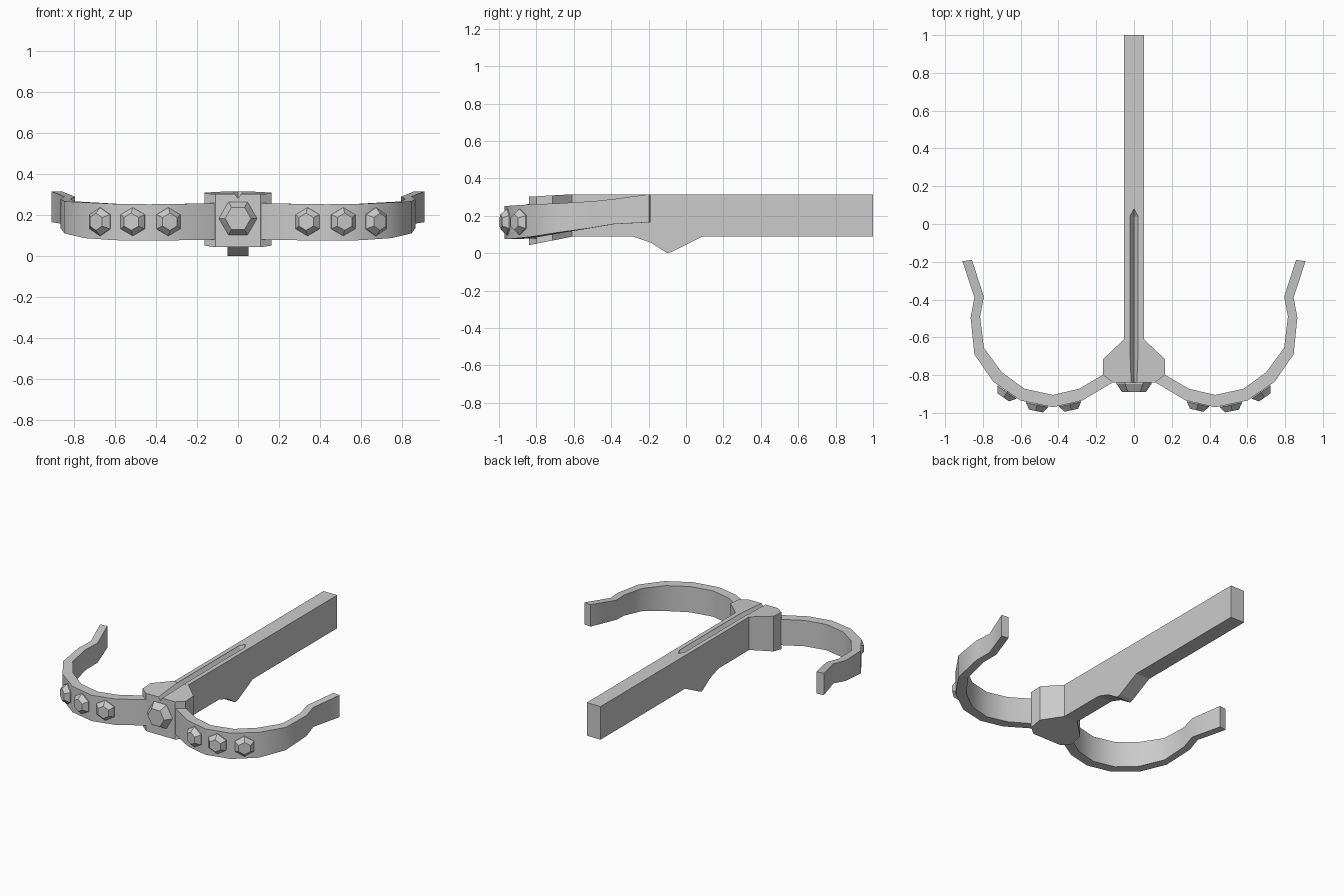
import bpy, bmesh
from math import sin, cos, pi, radians
from mathutils import Vector

if "Cube" in bpy.data.objects:
    bpy.data.objects.remove(bpy.data.objects["Cube"])


def loft(name, rings, smooth=False, mirror=False):
    """Skin a list of equal-length point rings and cap both ends."""
    bm = bmesh.new()
    vr = [[bm.verts.new(p) for p in r] for r in rings]
    n = len(rings[0])
    for a, b in zip(vr, vr[1:]):
        for i in range(n):
            j = (i + 1) % n
            bm.faces.new((a[i], a[j], b[j], b[i]))
    bm.faces.new(vr[0][::-1])
    bm.faces.new(vr[-1])
    bmesh.ops.recalc_face_normals(bm, faces=bm.faces[:])
    me = bpy.data.meshes.new(name)
    bm.to_mesh(me)
    bm.free()
    ob = bpy.data.objects.new(name, me)
    bpy.context.collection.objects.link(ob)
    if smooth:
        bpy.ops.object.select_all(action='DESELECT')
        ob.select_set(True)
        bpy.context.view_layer.objects.active = ob
        bpy.ops.object.shade_smooth_by_angle(angle=radians(35))
    if mirror:
        m = ob.modifiers.new("Mirror", 'MIRROR')
        m.use_mirror_merge = False
    return ob


def gem(name, center, normal, r, r_top, depth, phase, mirror=False):
    """Six-sided frustum standing on a surface."""
    n = Vector(normal).normalized()
    up = Vector((0, 0, 1))
    side = up.cross(n)
    c = Vector(center)

    def ring(rad, h):
        return [c + n * h + side * (rad * cos(phase + i * pi / 3))
                + up * (rad * sin(phase + i * pi / 3)) for i in range(6)]
    return loft(name, [ring(r, -0.02), ring(r, 0.006), ring(r_top, depth)], mirror=mirror)


# Stock bar with the trigger bump underneath
side = [(-0.62, 0.315), (1.0, 0.315), (1.0, 0.088), (0.085, 0.088),
        (-0.075, 0.007), (-0.1, 0.0), (-0.19, 0.058), (-0.28, 0.088), (-0.62, 0.088)]
stock = loft("stock", [[(x, y, z) for y, z in side] for x in (-0.052, 0.052)])

# Head block: faceted plan, top and bottom tapering back into the stock
half = [(0.11, -0.84), (0.163, -0.80), (0.163, -0.715), (0.052, -0.61)]
plan = half + [(-x, y) for x, y in reversed(half)]
head = loft("head_block", [
    [(x, y, 0.043 + (y + 0.84) * 0.196) for x, y in plan],
    [(x, y, 0.302 + (y + 0.84) * 0.056) for x, y in plan]])

# V groove cut along the top, pointed at its rear end
groove = loft("groove_cutter", [
    [(-0.022, y, 0.34), (0.022, y, 0.34), (0.022, y, 0.312), (0, y, zb), (-0.022, y, 0.312)]
    for y, zb in ((-0.9, 0.28), (0.04, 0.28))]
    + [[(-0.001, 0.08, 0.34), (0.001, 0.08, 0.34), (0.001, 0.08, 0.312),
        (0, 0.08, 0.311), (-0.001, 0.08, 0.312)]])
groove.hide_render = True
groove.hide_set(True)
for ob in (stock, head):
    m = ob.modifiers.new("Groove", 'BOOLEAN')
    m.operation = 'DIFFERENCE'
    m.object = groove
    m.solver = 'EXACT'

# Recurved arms: inner x, y, outer x, y, bottom z, top z
stations = [
    (0.09, -0.755, 0.09, -0.825, 0.080, 0.258),
    (0.29, -0.872, 0.275, -0.935, 0.077, 0.254),
    (0.43, -0.905, 0.43, -0.97, 0.075, 0.252),
    (0.58, -0.872, 0.60, -0.935, 0.077, 0.254),
    (0.70, -0.785, 0.745, -0.835, 0.087, 0.261),
    (0.795, -0.655, 0.845, -0.69, 0.110, 0.266),
    (0.815, -0.49, 0.865, -0.495, 0.137, 0.278),
    (0.795, -0.385, 0.845, -0.39, 0.155, 0.289),
    (0.858, -0.19, 0.908, -0.197, 0.165, 0.315),
]
loft("bow_arms", [[(ix, iy, lo), (ox, oy, lo), (ox, oy, hi), (ix, iy, hi)]
                  for ix, iy, ox, oy, lo, hi in stations], smooth=True, mirror=True)

# Studs on the head and along the arms
gem("head_stud", (0, -0.84, 0.183), (0, -1, 0), 0.093, 0.063, 0.05, 0)
for i, (x, y, nx, ny) in enumerate([(0.34, -0.949, -0.22, -0.975),
                                    (0.512, -0.953, 0.2, -0.98),
                                    (0.67, -0.887, 0.57, -0.82)]):
    gem(f"arm_stud_{i + 1}", (x, y, 0.167), (nx, ny, 0), 0.069, 0.042, 0.038, pi / 2, mirror=True)
